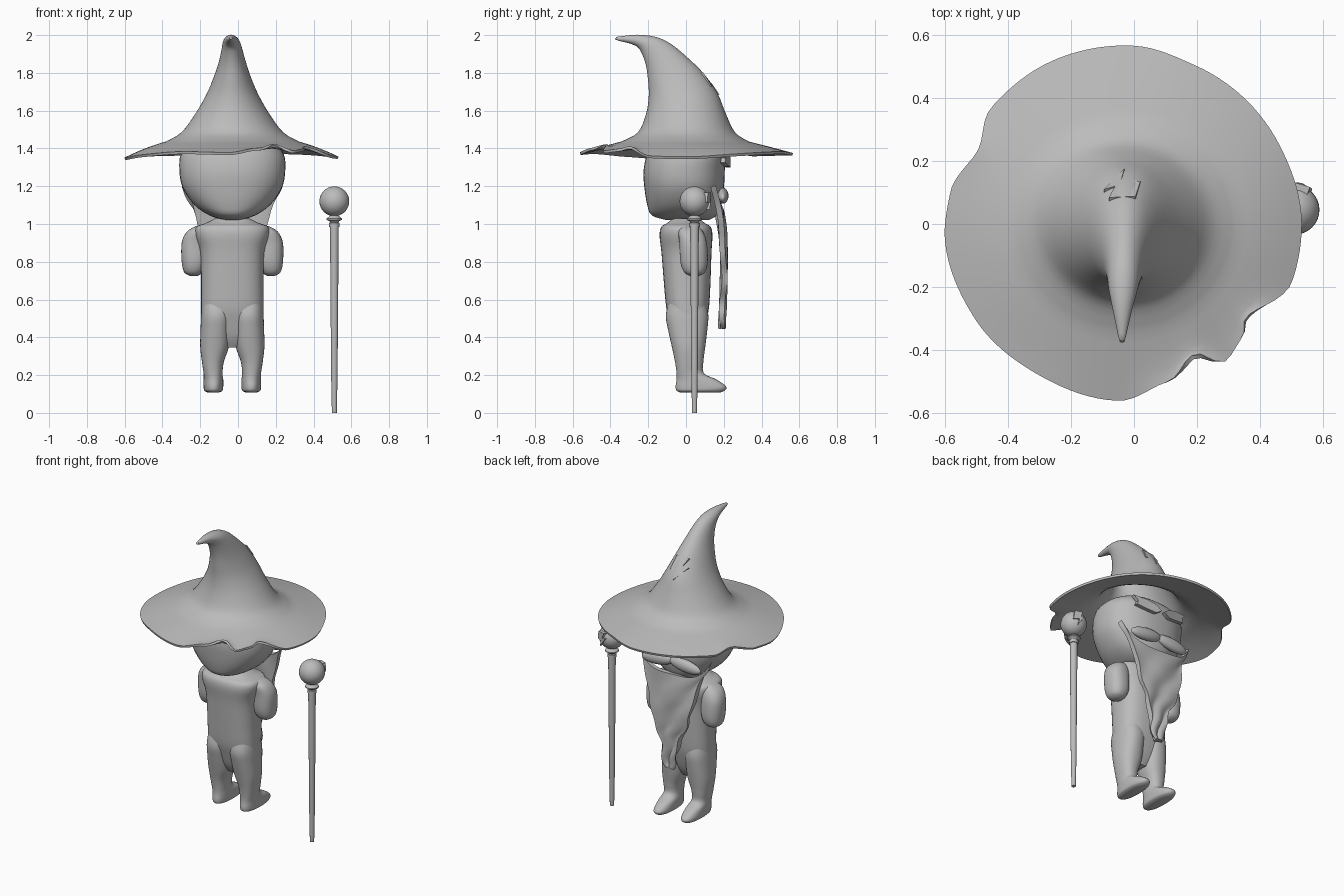
import bpy, bmesh, math
from mathutils import Vector, Matrix

if "Cube" in bpy.data.objects:
    bpy.data.objects.remove(bpy.data.objects["Cube"])

CX = -0.03  # centre line of the figure
GREY = bpy.data.materials.new("plain grey")
GREY.diffuse_color = (0.5, 0.5, 0.5, 1)
GREY.use_nodes = True
GREY.node_tree.nodes["Principled BSDF"].inputs["Base Color"].default_value = GREY.diffuse_color


def finish(name, bm, thickness=0, angle=40):
    bmesh.ops.recalc_face_normals(bm, faces=bm.faces)
    me = bpy.data.meshes.new(name)
    bm.to_mesh(me)
    bm.free()
    me.materials.append(GREY)
    ob = bpy.data.objects.new(name, me)
    bpy.context.collection.objects.link(ob)
    bpy.ops.object.select_all(action='DESELECT')
    ob.select_set(True)
    bpy.context.view_layer.objects.active = ob
    if thickness:
        mod = ob.modifiers.new("thickness", 'SOLIDIFY')
        mod.thickness, mod.offset = thickness, 0
        bpy.ops.object.modifier_apply(modifier=mod.name)
    bpy.ops.object.shade_smooth_by_angle(angle=math.radians(angle))
    return ob


def smooth_rows(rows, steps=4):
    """Catmull-Rom interpolation between section rows."""
    out = []
    for i in range(len(rows) - 1):
        quad = (rows[max(i - 1, 0)], rows[i], rows[i + 1], rows[min(i + 2, len(rows) - 1)])
        for s in range(steps):
            t = s / steps
            out.append([0.5 * (2 * b + (c - a) * t + (2 * a - 5 * b + 4 * c - d) * t * t
                               + (3 * b - a - 3 * c + d) * t ** 3) for a, b, c, d in zip(*quad)])
    return out + [list(rows[-1])]


def ring(row, n=48, power=2.0):
    """Section (cx, half width, front y, front z, back y, back z) to points."""
    cx, hw, yf, zf, yb, zb = row
    pts = []
    for k in range(n):
        a = 2 * math.pi * k / n
        c, s = math.cos(a), math.sin(a)
        c, s = (math.copysign(abs(v) ** (2 / power), v) for v in (c, s))
        f = (s + 1) / 2
        pts.append(Vector((cx + hw * c, yf + (yb - yf) * f, zf + (zb - zf) * f)))
    return pts


def skin(rings, closed=True, cap_start=True, cap_end=True):
    bm = bmesh.new()
    vs = [[bm.verts.new(p) for p in r] for r in rings]
    n = len(vs[0])
    for a, b in zip(vs, vs[1:]):
        for k in range(n if closed else n - 1):
            j = (k + 1) % n
            bm.faces.new((a[k], a[j], b[j], b[k]))
    if cap_start:
        bm.faces.new(vs[0])
    if cap_end:
        bm.faces.new(vs[-1])
    return bm


def body_part(name, rows, power=2.3):
    """Rows are (z, centre x, half width, front y, back y)."""
    rows = smooth_rows([(cx, hw, yf, z, yb, z) for z, cx, hw, yf, yb in rows])
    return finish(name, skin([ring(r, 40, power) for r in rows]))


def ellipsoid(name, loc, size, tilt=0):
    bm = bmesh.new()
    m = (Matrix.Translation(loc) @ Matrix.Rotation(tilt, 4, 'Y') @ Matrix.Diagonal((*size, 1)))
    bmesh.ops.create_uvsphere(bm, u_segments=32, v_segments=16, radius=1, matrix=m)
    return finish(name, bm)


# Hat: wavy brim running up into a crooked cone
RIM = [(0, .56), (27, .55), (45, .55), (66, .55), (87, .565), (113, .565), (139, .56),
       (153, .52), (170, .56), (185, .57), (213, .56), (240, .55), (268, .56), (285, .52),
       (298, .475), (306, .54), (316, .52), (322, .49), (341, .56), (360, .56)]


def rim_radius(deg):
    for (a, ra), (b, rb) in zip(RIM, RIM[1:]):
        if a <= deg <= b:
            t = (deg - a) / (b - a)
            t = t * t * (3 - 2 * t)
            return ra + (rb - ra) * t


cone = smooth_rows([
    (CX, .35, -.34, 1.43, .33, 1.43), (CX, .265, -.25, 1.48, .255, 1.48),
    (CX, .19, -.205, 1.58, .205, 1.58), (CX, .13, -.19, 1.68, .16, 1.69),
    (CX, .09, -.195, 1.77, .09, 1.79), (CX, .065, -.205, 1.84, .01, 1.87),
    (CX - .002, .048, -.225, 1.90, -.08, 1.945), (CX - .005, .038, -.25, 1.94, -.16, 1.983),
    (CX - .007, .022, -.295, 1.962, -.26, 1.995), (CX - .008, .003, -.37, 1.98, -.365, 1.984)])
N = 120
hat = [ring(r, N) for r in cone]
brim = []
for step in range(6, 0, -1):
    t = step / 6
    row = []
    for k, p in enumerate(hat[0]):
        a = 2 * math.pi * k / N
        r = rim_radius(360 * k / N)
        wave = .56 - r
        re = .56 - wave * t * t
        z = 1.372 + wave * .6 * t * t - .022 * math.cos(a) ** 4 * t
        edge = Vector((CX + re * math.cos(a), re * math.sin(a), z))
        row.append(p.lerp(edge, t))
    brim.append(row)
finish("hat", skin(brim + hat, cap_start=False), 0.014, 50)

# Head, torso
body_part("head", [
    (1.02, CX, .04, -.10, .12), (1.045, CX, .12, -.18, .16), (1.10, CX, .20, -.205, .185),
    (1.19, CX, .262, -.22, .20), (1.28, CX, .28, -.225, .205), (1.37, CX, .272, -.205, .205),
    (1.43, CX, .21, -.16, .16), (1.46, CX, .10, -.08, .08)])
body_part("torso", [
    (.345, CX, .04, -.03, .05), (.40, CX, .11, -.06, .08), (.48, CX, .158, -.085, .105),
    (.56, CX, .165, -.105, .122), (.70, CX, .165, -.118, .13), (.85, CX, .17, -.13, .135),
    (.94, CX, .195, -.14, .14), (.985, CX, .19, -.13, .13), (1.005, CX, .14, -.10, .10),
    (1.03, CX, .09, -.07, .07)], 2.6)

# Arms and legs, mirrored about the centre line
for side, s in (("left", -1), ("right", 1)):
    body_part(side + "_arm", [
        (.725, CX + s * .205, .02, .02, .07), (.745, CX + s * .205, .05, -.01, .10),
        (.80, CX + s * .20, .068, -.03, .115), (.90, CX + s * .198, .07, -.035, .11),
        (.96, CX + s * .18, .06, -.04, .09), (.99, CX + s * .16, .03, -.02, .06)])
    body_part(side + "_leg", [
        (.108, CX + s * .10, .030, -.03, .18), (.118, CX + s * .10, .048, -.05, .205),
        (.14, CX + s * .10, .052, -.055, .212), (.175, CX + s * .10, .052, -.05, .165),
        (.21, CX + s * .102, .050, -.05, .095), (.27, CX + s * .103, .058, -.058, .092),
        (.35, CX + s * .094, .076, -.075, .102), (.44, CX + s * .088, .08, -.095, .113),
        (.52, CX + s * .083, .082, -.107, .118), (.60, CX + s * .08, .078, -.085, .10)])

# Beard: tapering sheet with side strands rising along the cheeks
beard_rows = smooth_rows([
    (1.07, .262, 0, .19), (1.0, .205, 0, .195), (.90, .165, 0, .20), (.75, .115, 0, .20),
    (.65, .075, .005, .198), (.55, .05, .01, .195), (.48, .042, .01, .19), (.45, .02, .01, .19)], 5)
sheet = []
for i, (z, hw, cx, y) in enumerate(beard_rows):
    fade = max(0, 1 - i / 12)
    row = []
    for k in range(25):
        u = k / 12 - 1
        row.append(Vector((CX + cx + hw * u + .006 * math.sin(z * 40) * (1 - fade),
                           y - .045 * u * u * fade + .006 * math.sin(5 * u + 22 * z),
                           z + .13 * abs(u) ** 4 * fade)))
    sheet.append(row)
finish("beard", skin(sheet, False, False, False), 0.03)

# Moustache lobes and leaf-shaped eyebrows
for side, s in (("left", -1), ("right", 1)):
    ellipsoid(side + "_moustache", (CX + s * .10, .195, 1.15), (.115, .03, .04), s * .12)
    bm = bmesh.new()
    leaf = [(.01, 0), (.05, .03), (.11, .045), (.20, .06), (.17, .025), (.18, .0), (.10, -.02), (.05, -.025)]
    f = bm.faces.new([bm.verts.new((CX + s * x, .212 - .9 * x * x, 1.325 + z)) for x, z in leaf])
    ext = bmesh.ops.extrude_face_region(bm, geom=[f])['geom']
    bmesh.ops.translate(bm, verts=[v for v in ext if isinstance(v, bmesh.types.BMVert)], vec=(0, .025, 0))
    finish(side + "_eyebrow", bm)


# Raised zigzag ornaments that follow a curved surface
def zigzag(name, loc, v_axis, normal, scale, bend):
    n, v = Vector(normal).normalized(), Vector(v_axis).normalized()
    u = v.cross(n)
    shape = [(-.035, .07), (.05, .07), (.03, .015), (.065, .015), (.0, -.08), (.01, -.02), (-.05, -.02)]
    bm = bmesh.new()
    layers = []
    for h in (-.02, .012):
        layers.append([bm.verts.new(Vector(loc) + u * a * scale + v * b * scale
                                    + n * (h - (a * scale) ** 2 / (2 * bend))) for a, b in shape])
    low, top = layers
    bm.faces.new(low)
    bm.faces.new(top)
    for k in range(len(shape)):
        j = (k + 1) % len(shape)
        bm.faces.new((low[k], low[j], top[j], top[k]))
    finish(name, bm, angle=20)


zigzag("hat_ornament", (CX, .122, 1.745), (0, -.57, .82), (0, .82, .57), 1, .13)

# Staff: tapered pole with a flared collar and a round orb
SX, SY = .51, .045
profile = [(.013, 0), (.017, .2), (.023, .97), (.023, .985), (.028, .985), (.028, 1.005),
           (.022, 1.008), (.026, 1.015), (.041, 1.022), (.041, 1.028), (.015, 1.05)]
finish("staff", skin([ring((SX, r, SY - r, z, SY + r, z), 24) for r, z in profile]))
ellipsoid("staff_orb", (SX, SY, 1.12), (.079, .079, .079))
zigzag("orb_ornament", (SX + .026, SY + .071, 1.125), (0, 0, 1), (.35, .94, 0), .6, .078)
